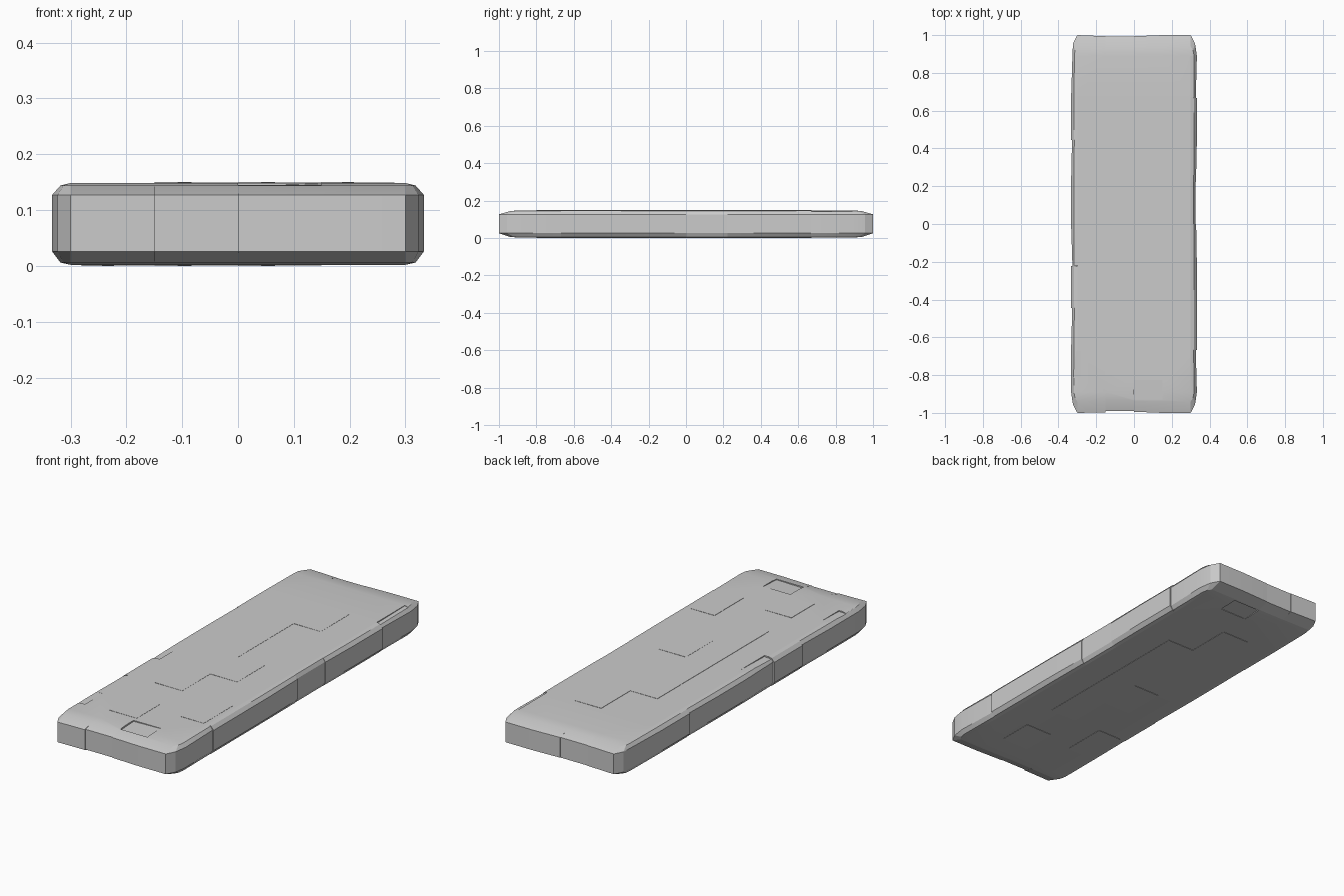
import bpy, bmesh, math

if "Cube" in bpy.data.objects:
    bpy.data.objects.remove(bpy.data.objects["Cube"])

IX, IY = 0.30, 0.89                      # flat inner area of the slab
RINGS = [(0.30, 0.89, 0.002, 0), (0.318, 0.94, 0.006, 0.4), (0.333, 1.0, 0.026, 1),
         (0.333, 1.0, 0.127, 1), (0.318, 0.94, 0.144, 0.4), (0.30, 0.89, 0.1485, 0)]

# edge chips per side, walking counter-clockwise: (recess at start, recess at end)
FRONT = [(0, 0.003), (0.009, 0.009), (0.006, 0), (0, 0)]
BACK = [(0, 0), (0, 0.006), (0.008, 0.008), (0.006, 0)]
RIGHT = [(0, 0.006), (0, 0), (0, 0), (0, 0.004), (0.008, 0.008), (0.005, 0), (0, 0), (0.006, 0)]
LEFT = [(0.007, 0), (0, 0), (0.005, 0), (0, 0), (0, 0.007), (0, 0), (0.006, 0), (0, 0)]


def outline(ax, ay, z, weight):
    """One horizontal loop of the slab, with stepped chips and cut corners."""
    pts = []
    mx, my = IX + 0.7 * (ax - IX), IY + 0.6 * (ay - IY)

    def side(chips, half, place):
        for i, chip in enumerate(chips):
            for j in (0, 1):
                pts.append((*place(-half + 2 * half * (i + j) / len(chips), chip[j] * weight), z))

    side(FRONT, IX, lambda t, r: (t, -ay + r))
    pts.append((mx, -my, z))
    side(RIGHT, IY, lambda t, r: (ax - r, t))
    pts.append((mx, my, z))
    side(BACK, IX, lambda t, r: (-t, ay - r))
    pts.append((-mx, my, z))
    side(LEFT, IY, lambda t, r: (-ax + r, -t))
    pts.append((-mx, -my, z))
    return pts


def finish(name, bm):
    bmesh.ops.remove_doubles(bm, verts=bm.verts, dist=0.0001)
    bmesh.ops.recalc_face_normals(bm, faces=bm.faces)
    me = bpy.data.meshes.new(name)
    bm.to_mesh(me)
    bm.free()
    ob = bpy.data.objects.new(name, me)
    bpy.context.collection.objects.link(ob)
    return ob


def block(name, x0, x1, y0, y1, za, zb):
    """Box whose four z corners on face b may differ (x0y0, x1y0, x1y1, x0y1)."""
    bm = bmesh.new()
    xy = [(x0, y0), (x1, y0), (x1, y1), (x0, y1)]
    a = [bm.verts.new((*p, za)) for p in xy]
    b = [bm.verts.new((*p, z)) for p, z in zip(xy, zb)]
    bm.faces.new(a)
    bm.faces.new(b)
    for i in range(4):
        j = (i + 1) % 4
        bm.faces.new((a[i], a[j], b[j], b[i]))
    return finish(name, bm)


# slab body
bm = bmesh.new()
loops = [[bm.verts.new(p) for p in outline(*r)] for r in RINGS]
n = len(loops[0])
for lo, hi in zip(loops, loops[1:]):
    for i in range(n):
        j = (i + 1) % n
        bm.faces.new((lo[i], lo[j], hi[j], hi[i]))
bm.faces.new(loops[0][::-1])
bm.faces.new(loops[-1])
slab = finish("stone_slab", bm)

# chipped notches in the top and bottom rims
NOTCHES = [(0, 0.15, -0.93, -0.825, 0.2, (0.138, 0.141, 0.147, 0.143)),
           (-0.35, -0.28, -0.22, 0.0, 0.2, (0.138, 0.143, 0.149, 0.147)),
           (-0.35, -0.28, -0.81, -0.67, 0.2, (0.140, 0.144, 0.148, 0.146)),
           (0.30, 0.35, 0.67, 0.89, 0.2, (0.143, 0.136, 0.138, 0.146)),
           (0, 0.15, 0.83, 0.93, -0.05, (0.003, 0.005, 0.012, 0.009))]
for k, notch in enumerate(NOTCHES):
    cutter = block("notch_cutter_%d" % k, *notch)
    cutter.hide_render = True
    cutter.hide_viewport = True
    cutter.display_type = 'WIRE'
    mod = slab.modifiers.new("notch_%d" % k, 'BOOLEAN')
    mod.operation = 'DIFFERENCE'
    mod.solver = 'EXACT'
    mod.object = cutter

# thin worn layers lying on the top and the bottom
LAYERS = [(-0.15, 0, -0.44, 0.44), (0, 0.15, 0.44, 0.67), (0, 0.15, -0.22, 0),
          (-0.15, 0, -0.80, -0.62), (0.15, 0.28, -0.67, -0.44)]
for k, (x0, x1, y0, y1) in enumerate(LAYERS):
    block("top_layer_%d" % k, x0, x1, y0, y1, 0.14, (0.1500, 0.1492, 0.1495, 0.1500))
    block("bottom_layer_%d" % k, -x1, -x0, y0, y1, 0.01, (0.0, 0.0008, 0.0005, 0.0))

# smooth only the shallow changes of the body
bpy.context.view_layer.objects.active = slab
slab.select_set(True)
bpy.ops.object.shade_smooth_by_angle(angle=math.radians(12))
